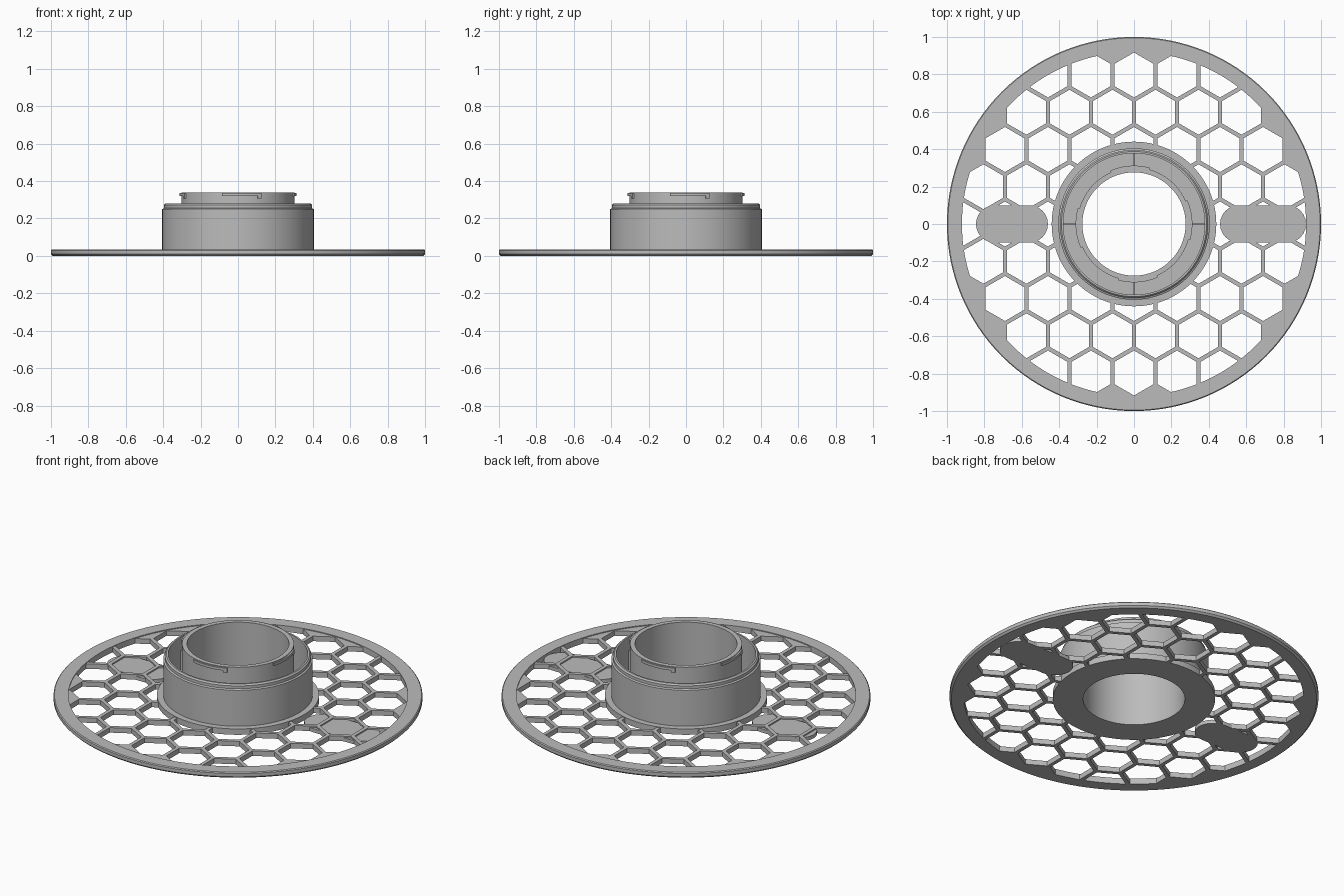
import bpy, bmesh, math
from math import cos, sin, pi, radians, hypot

cube = bpy.data.objects.get("Cube")
if cube:
    bpy.data.objects.remove(cube, do_unlink=True)

# One plain grey plastic
grey = bpy.data.materials.new("grey_plastic")
grey.use_nodes = True
colour = (0.5, 0.5, 0.5, 1)
grey.diffuse_color = colour
grey.node_tree.nodes["Principled BSDF"].inputs["Base Color"].default_value = colour

PITCH = 0.23                    # honeycomb spacing
ROW = PITCH * sin(radians(60))
PLATE = 0.03                    # honeycomb thickness
RIM = 0.035


def finish(name, bm, smooth=True):
    bmesh.ops.recalc_face_normals(bm, faces=bm.faces)
    mesh = bpy.data.meshes.new(name)
    bm.to_mesh(mesh)
    bm.free()
    mesh.materials.append(grey)
    ob = bpy.data.objects.new(name, mesh)
    bpy.context.collection.objects.link(ob)
    if smooth:
        smooth_edges(ob)
    return ob


def smooth_edges(ob):
    bpy.ops.object.select_all(action="DESELECT")
    ob.select_set(True)
    bpy.context.view_layer.objects.active = ob
    bpy.ops.object.shade_smooth_by_angle(angle=radians(30))


def lathe(name, profile, start=0, end=360, segments=128):
    """Sweep a closed (radius, z) profile round the z axis."""
    bm = bmesh.new()
    full = end - start == 360
    rings = []
    for i in range(segments if full else segments + 1):
        a = radians(start + (end - start) * i / segments)
        rings.append([bm.verts.new((r * cos(a), r * sin(a), z)) for r, z in profile])
    n = len(profile)
    for i in range(segments):
        p, q = rings[i], rings[(i + 1) % len(rings)]
        for j in range(n):
            k = (j + 1) % n
            bm.faces.new((p[j], p[k], q[k], q[j]))
    if not full:
        bm.faces.new(rings[0])
        bm.faces.new(rings[-1])
    return finish(name, bm)


def prism(bm, outline, z0, z1):
    low = [bm.verts.new((x, y, z0)) for x, y in outline]
    high = [bm.verts.new((x, y, z1)) for x, y in outline]
    bm.faces.new(low[::-1])
    bm.faces.new(high)
    for i in range(len(low)):
        j = (i + 1) % len(low)
        bm.faces.new((low[i], low[j], high[j], high[i]))


def hexagons(name, near, far, apothem):
    """Pointed-top hexagonal prisms whose centres lie between two radii."""
    bm = bmesh.new()
    radius = apothem / cos(pi / 6)
    for row in range(-6, 7):
        for col in range(-6, 7):
            x, y = (col + (row % 2) / 2) * PITCH, row * ROW
            if near < hypot(x, y) < far:
                prism(bm, [(x + radius * cos(pi / 6 + k * pi / 3),
                            y + radius * sin(pi / 6 + k * pi / 3)) for k in range(6)],
                      -0.1, 0.1)
    return finish(name, bm, False)


def boolean(ob, cutter, operation):
    cutter.hide_render = True
    mod = ob.modifiers.new("cut", "BOOLEAN")
    mod.operation, mod.object, mod.solver = operation, cutter, "EXACT"
    bpy.context.view_layer.objects.active = ob
    bpy.ops.object.modifier_apply(modifier=mod.name)
    bpy.data.objects.remove(cutter, do_unlink=True)
    smooth_edges(ob)


# Outer rim with softened edges
lathe("outer_rim", [(0.92, 0), (0.99, 0), (1, 0.01), (1, 0.03), (0.995, RIM), (0.92, RIM)])

# Honeycomb plate between hub and rim
plate = lathe("honeycomb_plate", [(0.42, 0), (0.925, 0), (0.925, PLATE), (0.42, PLATE)])
boolean(plate, hexagons("hex_holes", 0.3, 0.95, PITCH / 2 - 0.011), "DIFFERENCE")

# Stepped clips in the twelve uncut cells against the rim
clips = lathe("rim_clips", [(0.86, 0.02), (0.925, 0.02), (0.925, 0.045), (0.905, 0.045),
                            (0.905, 0.04), (0.89, 0.04), (0.89, RIM), (0.86, RIM)])
boolean(clips, hexagons("clip_cells", 0.95, 1.03, PITCH / 2 + 0.009), "INTERSECT")

# Rounded label pads filling part of the honeycomb
for name, x0, x1 in (("right_pad", -0.845, -0.46), ("left_pad", 0.46, 0.92)):
    bm = bmesh.new()
    r = 0.1
    outline = [(x1 - r + r * cos(a), r * sin(a))
               for a in (radians(-90 + 15 * i) for i in range(13))]
    outline += [(x0 + r + r * cos(a), r * sin(a))
                for a in (radians(90 + 15 * i) for i in range(13))]
    prism(bm, outline, 0, 0.022)
    finish(name, bm)

# Hub: base flange, outer wall with lip, open channel, inner collar
lathe("hub", [
    (0.276, 0), (0.44, 0), (0.44, RIM), (0.405, RIM), (0.405, 0.25), (0.396, 0.255),
    (0.396, 0.272), (0.388, 0.28), (0.378, 0.28), (0.378, RIM), (0.303, RIM),
    (0.303, 0.34), (0.276, 0.34)])

# Four thin ribs in the channel and four locking lugs on the collar
for i in range(4):
    bm = bmesh.new()
    prism(bm, [(0.3, -0.004), (0.38, -0.004), (0.38, 0.004), (0.3, 0.004)], RIM, 0.2)
    rib = finish("hub_rib_%d" % (i + 1), bm, False)
    rib.rotation_euler.z = i * pi / 2
    a = 90 * i
    lathe("locking_lug_%d" % (i + 1),
          [(0.298, 0.32), (0.312, 0.32), (0.312, 0.336), (0.298, 0.336)], a - 16, a + 24, 16)
    lathe("lug_stop_%d" % (i + 1),
          [(0.298, 0.308), (0.312, 0.308), (0.312, 0.33), (0.298, 0.33)], a + 20, a + 24, 3)
